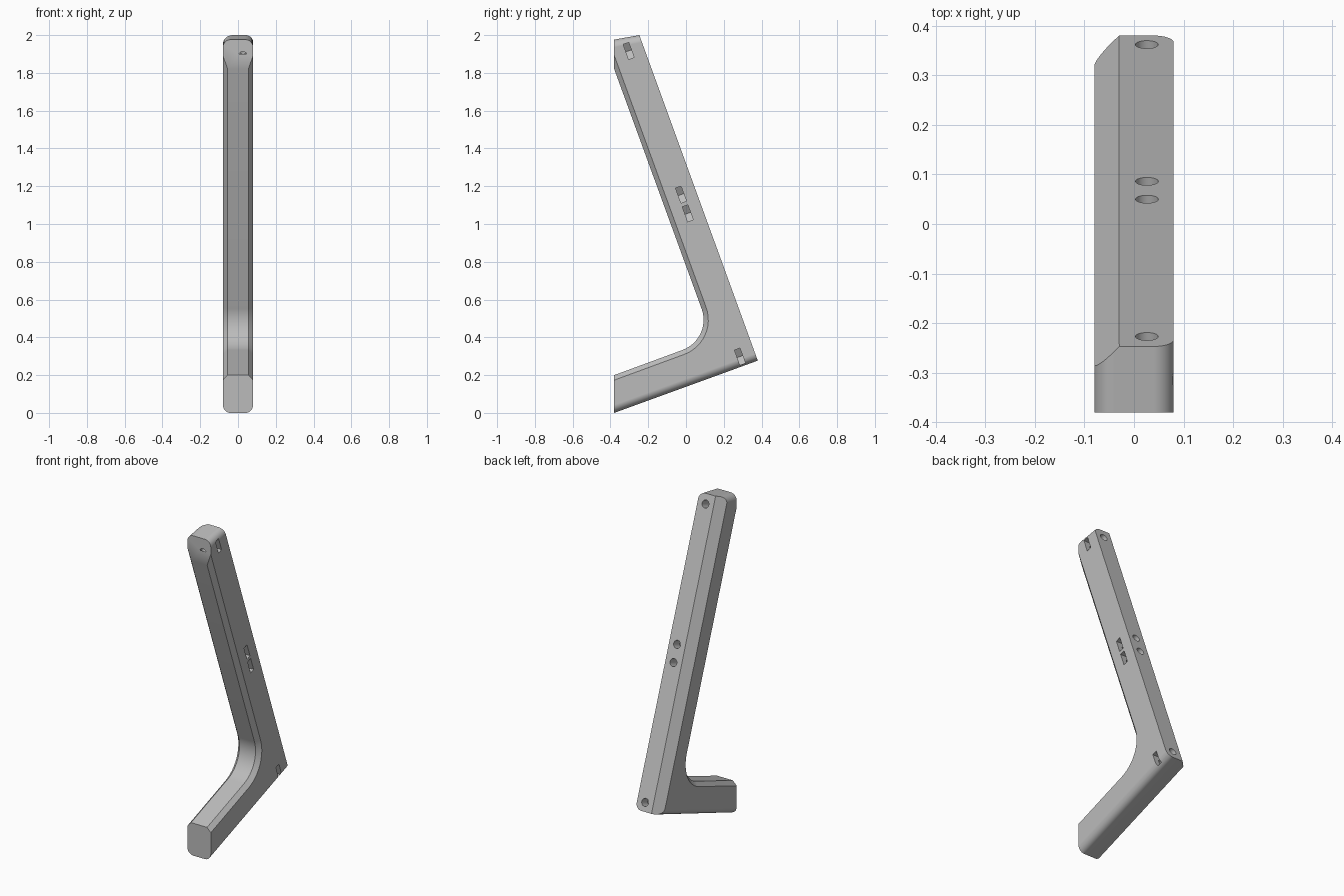
import bpy, bmesh, math
from mathutils import Vector

cube = bpy.data.objects.get("Cube")
if cube:
    bpy.data.objects.remove(cube, do_unlink=True)

HALF = 0.08                      # half width of the bracket
TILT = math.radians(20)
C, S = math.cos(TILT), math.sin(TILT)
FOOT = Vector((0, C, S))         # along the foot, also out of the back face
LEG = Vector((0, -S, C))         # up the leg
HEEL = Vector((0, 0.38, 0.2766))

grey = bpy.data.materials.new("plain grey")
grey.use_nodes = True
grey.diffuse_color = (0.5, 0.5, 0.5, 1)
grey.node_tree.nodes["Principled BSDF"].inputs["Base Color"].default_value = (0.5, 0.5, 0.5, 1)


def make_object(name, bm):
    bmesh.ops.recalc_face_normals(bm, faces=bm.faces[:])
    mesh = bpy.data.meshes.new(name)
    bm.to_mesh(mesh)
    bm.free()
    mesh.materials.append(grey)
    obj = bpy.data.objects.new(name, mesh)
    bpy.context.collection.objects.link(obj)
    return obj


def add_prism(bm, start, end):
    """Solid between two matching outlines; returns the cross edges."""
    a = [bm.verts.new(p) for p in start]
    b = [bm.verts.new(p) for p in end]
    bm.faces.new(a)
    bm.faces.new(b[::-1])
    for i in range(len(a)):
        j = (i + 1) % len(a)
        bm.faces.new((a[i], b[i], b[j], a[j]))
    return a, b


# Side profile: inner corner is an arc between foot and leg
radius, steps = 0.17, 12
corner = Vector((0, 0.141, 0.391))
centre = corner + radius * (LEG - FOOT)
arc = []
for i in range(steps + 1):
    t = math.pi / 2 * i / steps
    arc.append(centre + radius * (FOOT * math.sin(t) - LEG * math.cos(t)))
inner = [Vector((0, -0.38, 0.20))] + arc + [Vector((0, -0.38, 1.82))]
top = [Vector((0, -0.38, 1.976)), Vector((0, -0.247, 2.0))]
bottom = [HEEL, Vector((0, -0.38, 0))]
profile = inner + top + bottom
side = Vector((HALF, 0, 0))

bm = bmesh.new()
loops = add_prism(bm, [p - side for p in profile], [p + side for p in profile])


def profile_edges(first, last):
    return [bm.edges.get((v[i], v[i + 1])) for v in loops for i in range(first, last)]


# Chamfered inner edges, rounded top and underside
n = len(inner)
inner_edges = profile_edges(0, n - 1)
round_edges = profile_edges(n, n + 1) + profile_edges(n + 2, n + 3)
bmesh.ops.bevel(bm, geom=round_edges, offset=0.04, segments=8, profile=0.5,
                affect='EDGES', clamp_overlap=False)
inner_edges = [e for e in inner_edges if e.is_valid]
bmesh.ops.bevel(bm, geom=inner_edges, offset=0.025, segments=1,
                affect='EDGES', clamp_overlap=False)

# Wide chamfer down one back edge
bmesh.ops.bisect_plane(bm, geom=bm.verts[:] + bm.edges[:] + bm.faces[:],
                       plane_co=HEEL + Vector((-0.03, 0, 0)),
                       plane_no=(FOOT - Vector((1, 0, 0))).normalized(),
                       clear_outer=True)
bmesh.ops.holes_fill(bm, edges=[e for e in bm.edges if e.is_boundary], sides=0)
bracket = make_object("angled_bracket", bm)

# Screw holes in the back, each crossing a nut slot in the side
HOLE_X, HOLE_R = 0.026, 0.023
circle = [(HOLE_R * math.cos(math.tau * i / 32), HOLE_R * math.sin(math.tau * i / 32))
          for i in range(32)]
nut = [(0.1, -0.042), (0.1, 0.042), (-0.024, 0.042), (-0.048, 0), (-0.024, -0.042)]


def cutter(name, outline, near, far):
    cut = bmesh.new()
    for y in (0.362, 0.086, 0.05, -0.227):
        base = HEEL + LEG * ((HEEL.y - y) / S) + Vector((HOLE_X, 0, 0))
        ring = [base + Vector((x, 0, 0)) + LEG * s for x, s in outline]
        add_prism(cut, [p - FOOT * near for p in ring], [p - FOOT * far for p in ring])
    return make_object(name, cut)


bpy.context.view_layer.objects.active = bracket
for obj in (cutter("screw_holes", circle, -0.05, 0.159),
            cutter("nut_slots", nut, 0.066, 0.097)):
    obj.hide_render = True
    mod = bracket.modifiers.new(obj.name, 'BOOLEAN')
    mod.operation = 'DIFFERENCE'
    mod.solver = 'EXACT'
    mod.object = obj
    bpy.ops.object.modifier_apply(modifier=mod.name)
    bpy.data.objects.remove(obj, do_unlink=True)

# Smooth rounds, crisp corners
bpy.ops.object.select_all(action='DESELECT')
bracket.select_set(True)
bpy.ops.object.shade_smooth_by_angle(angle=math.radians(25))
weighted = bracket.modifiers.new("even_shading", 'WEIGHTED_NORMAL')
weighted.keep_sharp = True
